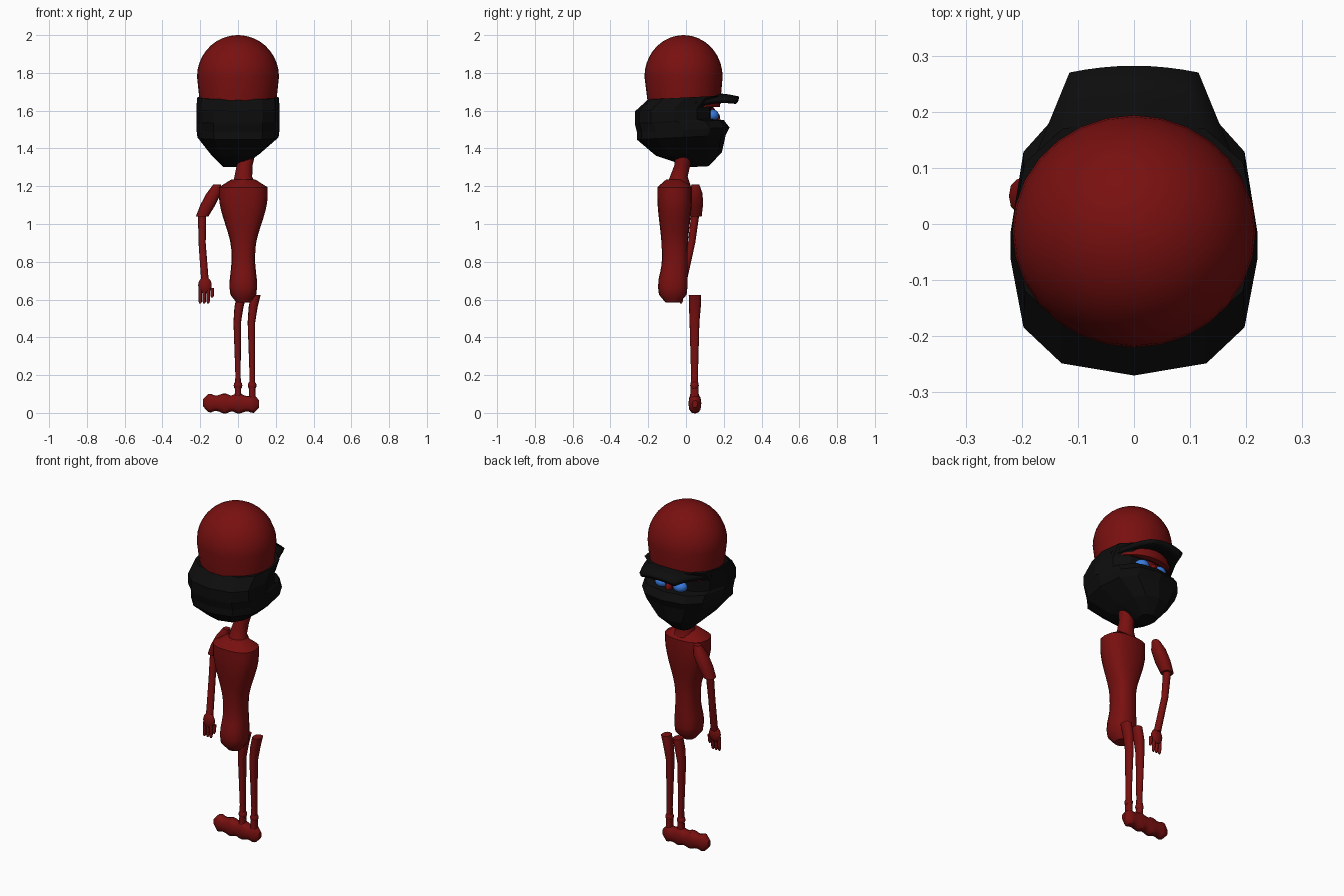
import bpy, bmesh, math

if "Cube" in bpy.data.objects:
    bpy.data.objects.remove(bpy.data.objects["Cube"], do_unlink=True)


def material(name, colour):
    mat = bpy.data.materials.new(name)
    mat.use_nodes = True
    mat.diffuse_color = (*colour, 1)
    shader = mat.node_tree.nodes["Principled BSDF"]
    shader.inputs["Base Color"].default_value = (*colour, 1)
    return mat


RED = material("dark red", (.19, .005, .005))
BLACK = material("black", (.004, .004, .004))
BLUE = material("blue", (.04, .2, .75))


def finish(obj, mat, smooth=True):
    obj.data.materials.append(mat)
    bpy.ops.object.select_all(action="DESELECT")
    obj.select_set(True)
    bpy.context.view_layer.objects.active = obj
    if smooth:
        bpy.ops.object.shade_smooth_by_angle(angle=math.radians(40))
    return obj


def from_bmesh(name, bm, mat, smooth=True):
    bmesh.ops.recalc_face_normals(bm, faces=bm.faces)
    mesh = bpy.data.meshes.new(name)
    bm.to_mesh(mesh)
    bm.free()
    obj = bpy.data.objects.new(name, mesh)
    bpy.context.collection.objects.link(obj)
    return finish(obj, mat, smooth)


def signed_power(value, exponent):
    return math.copysign(abs(value) ** exponent, value)


def loft(name, rings, mat, sides=12, square=2, smooth=True, along_x=False, tilt=0):
    """Skin rings of (height, centre a, centre b, radius a, radius b)."""
    bm = bmesh.new()
    loops = []
    for height, centre_a, centre_b, radius_a, radius_b in rings:
        loop = []
        for i in range(sides):
            angle = math.tau * i / sides
            a = centre_a + radius_a * signed_power(math.cos(angle), 2 / square)
            b = centre_b + radius_b * signed_power(math.sin(angle), 2 / square)
            place = (height, a, b) if along_x else (a, b, height + tilt * b)
            loop.append(bm.verts.new(place))
        loops.append(loop)
    for low, high in zip(loops, loops[1:]):
        for i in range(sides):
            j = (i + 1) % sides
            bm.faces.new((low[i], low[j], high[j], high[i]))
    bm.faces.new(loops[0])
    bm.faces.new(loops[-1])
    return from_bmesh(name, bm, mat, smooth)


def limb(name, joints, depth=1, square=2):
    """Skin a limb through joints of (x, y, z, radius)."""
    rings = [(z, x, y, radius, radius * depth) for x, y, z, radius in joints]
    return loft(name, rings, RED, square=square)


def ball(name, location, scale, mat):
    bpy.ops.mesh.primitive_uv_sphere_add(segments=16, ring_count=10, location=location)
    obj = bpy.context.object
    obj.name = name
    obj.scale = scale
    return finish(obj, mat)


def smoothstep(value):
    value = min(max(value, 0), 1)
    return value * value * (3 - 2 * value)


# Cap dome: short wall topped by a hemisphere
dome = [(1.62, 0, -.01, .2, .19)]
for i in range(10):
    angle = math.radians(i * 9.8)
    spread = math.cos(angle)
    dome.append((1.78 + .22 * math.sin(angle), 0, -.013, .217 * spread, .207 * spread))
loft("cap_dome", dome, RED, sides=28)

# Faceted hood, stepped back at the eye slit: height, half width, back, front
hood_profile = [
    (1.3, .05, .02, .12),
    (1.37, .13, -.16, .19),
    (1.46, .215, -.26, .21),
    (1.5, .22, -.26, .23),
    (1.54, .22, -.27, .2),
    (1.55, .22, -.27, .145),
    (1.61, .22, -.27, .145),
    (1.67, .217, -.2, .19),
]
hood = []
for height, width, back, front in hood_profile:
    jaw_shift = -.2 * max(0, 1.45 - height)
    hood.append((height, jaw_shift, (back + front) / 2, width, (front - back) / 2))
loft("hood", hood, BLACK, square=2.6, smooth=False, tilt=.05)

# Curved brim, narrowing and drooping forwards
bm = bmesh.new()
rows = []
for step in range(5):
    forward = step / 4
    y = .05 + .22 * forward
    half_width = .205 - .09 * forward
    row = []
    for i in range(9):
        across = i / 4 - 1
        x = across * half_width
        bow = .012 * forward * (1 - across * across)
        droop = 1.2 * x * x + .02 * forward ** 3
        row.append(bm.verts.new((x, y + bow, 1.695 - droop)))
    rows.append(row)
for near, far in zip(rows, rows[1:]):
    for i in range(8):
        bm.faces.new((near[i], near[i + 1], far[i + 1], far[i]))
brim = from_bmesh("cap_brim", bm, BLACK)
thickness = brim.modifiers.new("thickness", "SOLIDIFY")
thickness.thickness = .025
thickness.offset = -1

# Face inside the slit
ball("face", (0, .1, 1.585), (.11, .062, .045), RED)
ball("nose", (0, .155, 1.565), (.018, .025, .028), RED)
for name, side in (("right_eye", -1), ("left_eye", 1)):
    ball(name, (side * .058, .135, 1.575), (.042, .04, .033), BLUE)

# Torso: narrow waist widening into the shoulders, rounded at both ends
torso = []
for i in range(17):
    along = i / 16
    height = .585 + .65 * along
    chest = smoothstep((height - .85) / .3)
    hip = smoothstep((.8 - height) / .12)
    rounding = min(1, .5 + 7 * along, .5 + 9 * (1 - along))
    torso.append((height, .028, -.06 - .01 * hip,
                  rounding * (.063 + .066 * chest + .01 * hip),
                  rounding * (.068 + .024 * chest + .01 * hip)))
loft("torso", torso, RED, sides=16, square=2.5)
limb("neck", [(.035, -.04, 1.2, .065), (.028, -.038, 1.25, .047),
              (.035, -.02, 1.31, .042), (.055, 0, 1.42, .048)])

# Single arm with a sleeve, hand and fingers
limb("sleeve", [(-.11, .05, 1.21, .02), (-.13, .05, 1.16, .038),
                (-.16, .05, 1.1, .04), (-.19, .05, 1.04, .033)], square=2.5)
limb("forearm", [(-.19, .05, 1.06, .022), (-.19, .03, .9, .019),
                 (-.175, -.015, .7, .02)])
ball("hand", (-.175, -.02, .675), (.036, .02, .045), RED)
for i, name in enumerate(("little", "ring", "index", "thumb")):
    x = -.2 + .021 * i
    tip = .61 if name == "thumb" else .58
    limb(name + "_finger", [(x, -.027, tip, .005), (x, -.026, tip + .01, .009),
                            (x, -.023, .66, .01)])

# Legs and shoes, set side by side and pointing sideways
for side, shift in (("left", .075), ("right", 0)):
    limb(side + "_leg", [(shift, .045, .08, .018), (shift, .045, .2, .014),
                         (shift - .004, .045, .48, .02), (shift + .005, .047, .56, .024),
                         (shift + .02, .047, .625, .025)], depth=1.3, square=2.5)
    ball(side + "_ankle", (shift, .045, .145), (.023, .023, .025), RED)
    shoe = []
    for i in range(17):
        along = i / 16
        rounding = min(1, .4 + 4 * min(along, 1 - along))
        lumps = .094 + .013 * math.cos(along * math.tau * 2.5 - 1.4)
        half_height = rounding * lumps / 2
        shoe.append((shift + .037 - .222 * along, .047, .053 - .006 * (1 - along),
                     .034 * rounding, half_height))
    loft(side + "_shoe", shoe, RED, square=2.5, along_x=True)
